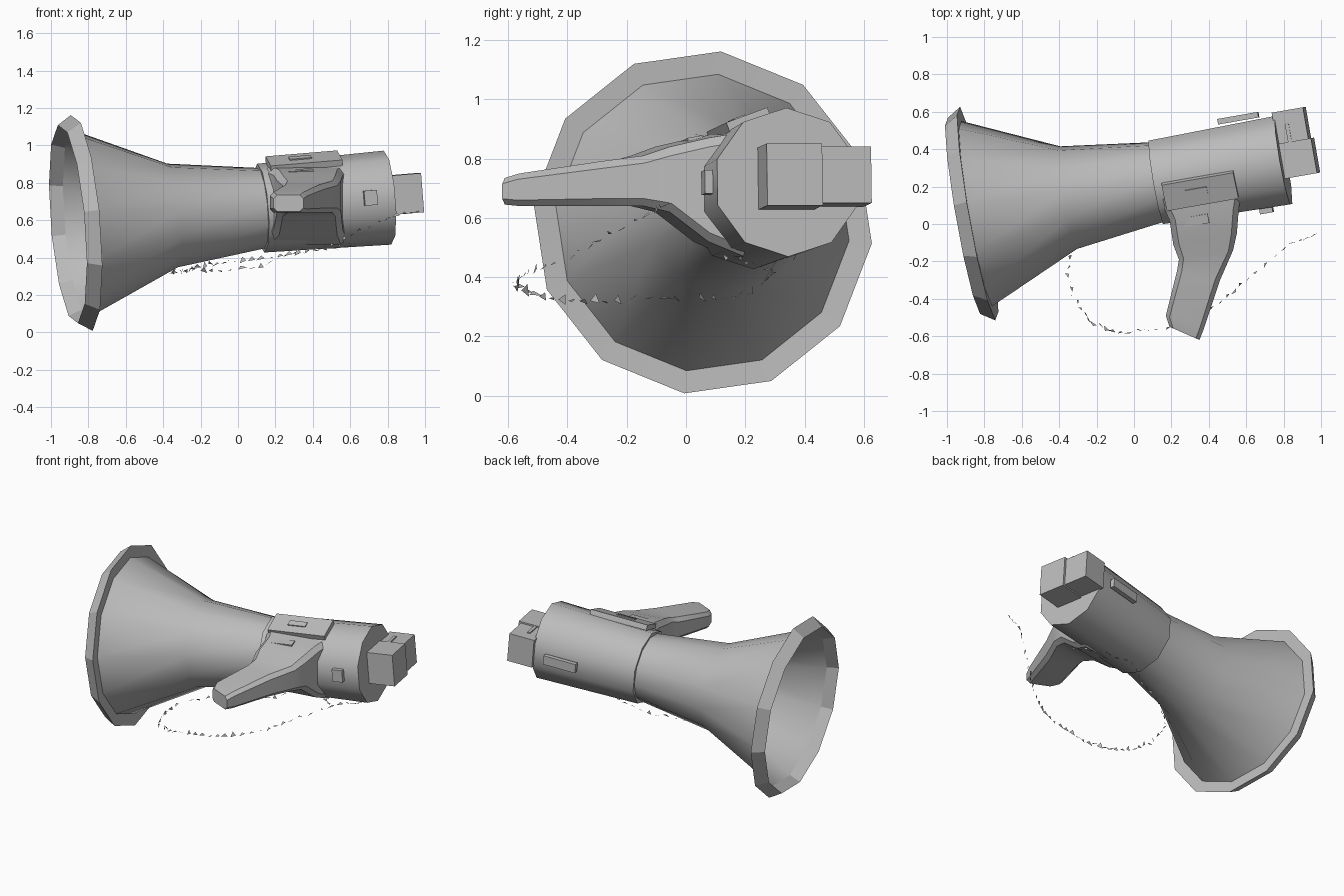
import bpy, bmesh, math, random
from mathutils import Vector, Matrix

if "Cube" in bpy.data.objects:
    bpy.data.objects.remove(bpy.data.objects["Cube"])

random.seed(4)
grey = bpy.data.materials.new("plain_grey")
grey.diffuse_color = (0.5, 0.5, 0.5, 1)
grey.use_nodes = True
grey.node_tree.nodes["Principled BSDF"].inputs["Base Color"].default_value = grey.diffuse_color

# Local frame of the megaphone: X runs from the mouth to the back
ax = Vector((1, 0.175, 0.083)).normalized()
ay = Vector((-0.175, 1, 0)).normalized()
az = ax.cross(ay)
FRAME = Matrix.Translation((-0.87, 0.05, 0.582)) @ Matrix((ax, ay, az)).transposed().to_4x4()


def make(name, verts, faces, smooth=None, matrix=None, fix=True):
    bm = bmesh.new()
    vs = [bm.verts.new(v) for v in verts]
    for f in faces:
        bm.faces.new([vs[i] for i in f])
    if fix:
        bmesh.ops.recalc_face_normals(bm, faces=bm.faces)
    if matrix:
        bm.transform(matrix)
    me = bpy.data.meshes.new(name)
    bm.to_mesh(me)
    bm.free()
    me.materials.append(grey)
    ob = bpy.data.objects.new(name, me)
    bpy.context.collection.objects.link(ob)
    if smooth:
        bpy.ops.object.select_all(action='DESELECT')
        ob.select_set(True)
        bpy.context.view_layer.objects.active = ob
        bpy.ops.object.shade_smooth_by_angle(angle=math.radians(smooth))
    return ob


def loft(name, rings, caps=(), smooth=None, matrix=None):
    """Skin a list of equal-length rings; caps holds the ring indices to close."""
    n = len(rings[0])
    verts = [v for r in rings for v in r]
    faces = [(k * n + i, k * n + (i + 1) % n, (k + 1) * n + (i + 1) % n, (k + 1) * n + i)
             for k in range(len(rings) - 1) for i in range(n)]
    faces += [tuple(k * n + i for i in range(n)) for k in caps]
    return make(name, verts, faces, smooth, matrix)


def lathe(name, profile, sides, phase, caps=(), smooth=None):
    angles = [math.radians(phase) + math.tau * i / sides for i in range(sides)]
    rings = [[(t, r * math.cos(a), r * math.sin(a)) for a in angles] for t, r in profile]
    return loft(name, rings, caps, smooth, FRAME)


def box(name, centre, size, roll=0):
    """Box in the megaphone frame, rolled about the long axis."""
    x, y, z = (s / 2 for s in size)
    ring = [(-y, -z), (y, -z), (y, z), (-y, z)]
    m = FRAME @ Matrix.Translation(centre) @ Matrix.Rotation(math.radians(roll), 4, 'X')
    return loft(name, [[(s, *p) for p in ring] for s in (-x, x)], (0, 1), None, m)


# Flared horn, open at the mouth, and its folded rim
lathe("horn", [(1.03, 0.215), (0.53, 0.28), (0.02, 0.51)], 12, -7, smooth=40)
lathe("mouth_rim", [(0.03, 0.505), (0.035, 0.583), (-0.04, 0.535), (0.03, 0.505)], 12, -7, smooth=25)

# Body drum with a small step onto the horn
lathe("body", [(1.01, 0.21), (1.01, 0.238), (1.7, 0.252)], 10, 18, (2,), 40)

# Battery pack on the back, in two halves, with a slot plate on top
box("back_pack_left", (1.775, 0.175, 0.012), (0.17, 0.17, 0.19))
box("back_pack_right", (1.78, -0.005, 0.012), (0.19, 0.19, 0.21))
box("pack_slot", (1.76, 0.12, 0.111), (0.02, 0.14, 0.008))

# Plates and small fittings around the body
box("top_plate", (1.25, -0.085, 0.232), (0.39, 0.15, 0.035), 20)
box("top_plate_label", (1.23, -0.088, 0.252), (0.12, 0.04, 0.008), 20)
box("side_plate", (1.50, 0.262, 0.0), (0.22, 0.03, 0.06))
box("side_knob", (1.565, -0.24, 0.01), (0.07, 0.05, 0.08))

# Handle: each section is (x left, x right, y left, y right, z low, z high, corner cut)
sections = [(0.14, 0.58, 0.13, 0.20, 0.47, 0.89, 0.03),
            (0.19, 0.56, 0.02, 0.08, 0.52, 0.87, 0.03),
            (0.21, 0.55, -0.11, -0.05, 0.62, 0.84, 0.03),
            (0.24, 0.53, -0.19, -0.14, 0.64, 0.81, 0.025),
            (0.23, 0.46, -0.25, -0.30, 0.64, 0.79, 0.025),
            (0.17, 0.37, -0.49, -0.57, 0.64, 0.75, 0.02),
            (0.19, 0.35, -0.55, -0.62, 0.645, 0.735, 0.02)]
rings = []
for x0, x1, y0, y1, z0, z1, c in sections:
    pts = [(x0 + c, z0), (x1 - c, z0), (x1, z0 + c), (x1, z1 - c),
           (x1 - c, z1), (x0 + c, z1), (x0, z1 - c), (x0, z0 + c)]
    rings.append([(x, y0 + (y1 - y0) * (x - x0) / (x1 - x0), z) for x, z in pts])
loft("handle", rings, (0, len(rings) - 1), 35)

# Trigger on the handle mount
box("trigger", (1.19, -0.235, 0.17), (0.15, 0.05, 0.04), 10)

# Broken wrist strap: small slivers scattered along a hanging loop
path = [Vector(p) for p in (
    (0.98, -0.05, 0.65), (0.83, -0.11, 0.62), (0.62, -0.28, 0.53), (0.48, -0.40, 0.46),
    (0.30, -0.53, 0.42), (0.10, -0.57, 0.39), (-0.10, -0.58, 0.37), (-0.23, -0.53, 0.34),
    (-0.32, -0.40, 0.32), (-0.36, -0.25, 0.32), (-0.30, -0.05, 0.33), (-0.12, 0.12, 0.33),
    (0.10, 0.22, 0.34), (0.28, 0.30, 0.42), (0.50, 0.22, 0.45), (0.62, 0.12, 0.47))]
verts, faces = [], []
for a, b in zip(path, path[1:]):
    along = (b - a).normalized()
    for k in range(4):
        p = a.lerp(b, (k + 0.5) / 4)
        off = Vector([random.uniform(-0.014, 0.014) for _ in range(3)])
        i = len(verts)
        verts += [p - along * 0.018, p + along * 0.018 + off, p + off.cross(along) + Vector((0, 0, 0.012))]
        faces.append((i, i + 1, i + 2))
make("strap_slivers", verts, faces, fix=False)
